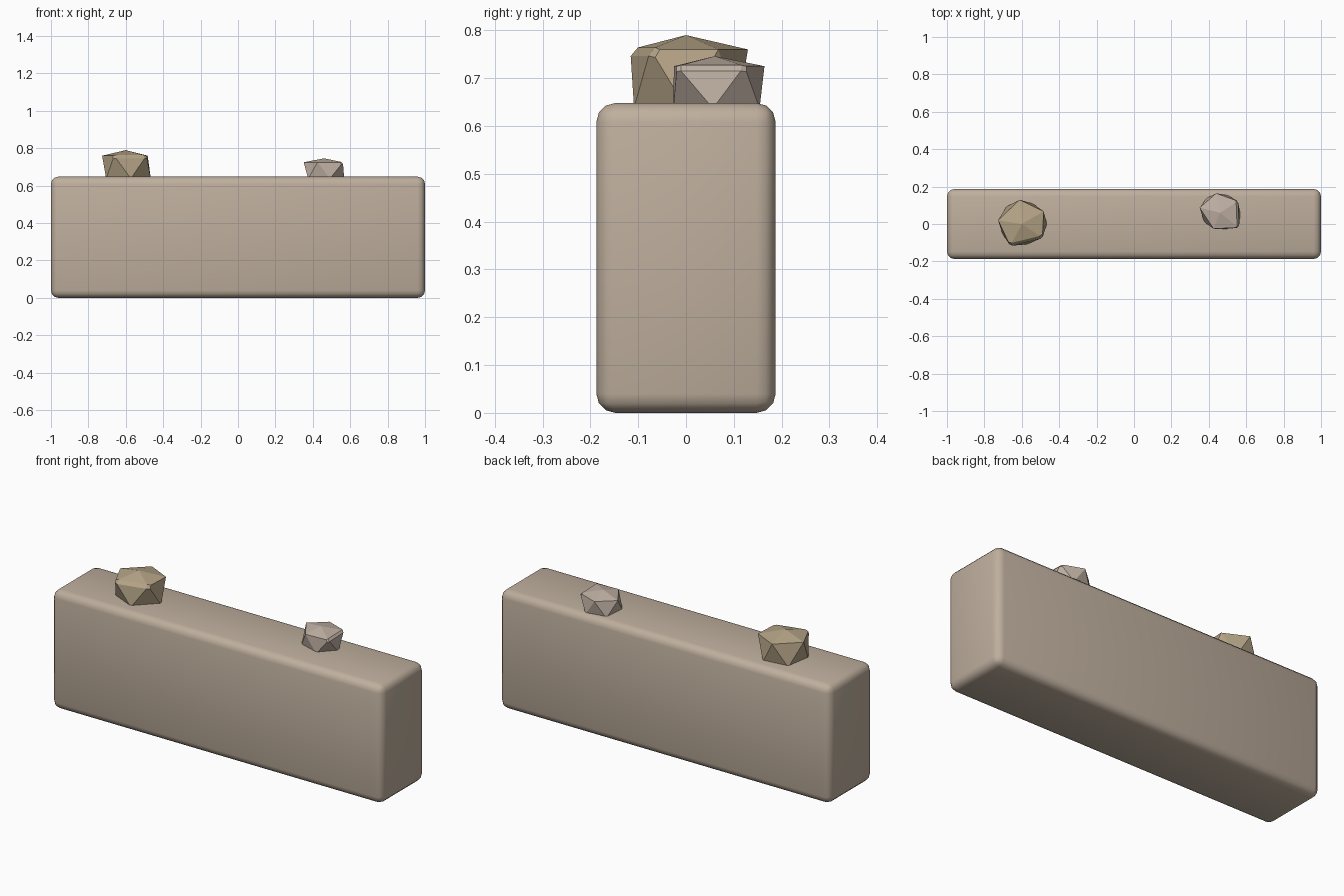
import bpy, bmesh
from math import cos, sin, radians

if "Cube" in bpy.data.objects:
    bpy.data.objects.remove(bpy.data.objects["Cube"])


def material(name, rgb):
    m = bpy.data.materials.new(name)
    m.diffuse_color = (*rgb, 1)
    m.use_nodes = True
    m.node_tree.nodes["Principled BSDF"].inputs["Base Color"].default_value = m.diffuse_color
    return m


def finish(bm, name, mat):
    bmesh.ops.recalc_face_normals(bm, faces=bm.faces[:])
    me = bpy.data.meshes.new(name)
    bm.to_mesh(me)
    bm.free()
    ob = bpy.data.objects.new(name, me)
    bpy.context.collection.objects.link(ob)
    me.materials.append(mat)
    return ob


# Rounded wall block
bm = bmesh.new()
bmesh.ops.create_cube(bm, size=1)
for v in bm.verts:
    v.co = (v.co.x * 2.0, v.co.y * 0.375, (v.co.z + 0.5) * 0.648)
bmesh.ops.bevel(bm, geom=bm.edges[:], offset=0.04, offset_type='OFFSET',
                segments=3, profile=0.5, affect='EDGES')
wall = finish(bm, "wall_block", material("sandstone", (0.52, 0.43, 0.34)))
bpy.context.view_layer.objects.active = wall
wall.select_set(True)
bpy.ops.object.shade_smooth_by_angle(angle=radians(40))


def stone(name, centre, upper, lower, z_levels, chipped, width, mat):
    """Squashed twenty-sided rock: two rings of five (angle, radius) and two tips."""
    z_top, z_up, z_low, z_bottom = z_levels
    bm = bmesh.new()

    def ring(points, z):
        return [bm.verts.new((centre[0] + r * cos(radians(a)),
                              centre[1] + r * sin(radians(a)), z)) for a, r in points]
    top = bm.verts.new((*centre, z_top))
    bottom = bm.verts.new((*centre, z_bottom))
    u, l = ring(upper, z_up), ring(lower, z_low)
    for i in range(5):
        j = (i + 1) % 5
        bm.faces.new((top, u[i], u[j]))
        bm.faces.new((u[i], l[i], u[j]))
        bm.faces.new((u[j], l[i], l[j]))
        bm.faces.new((bottom, l[j], l[i]))
    # Chip one rim edge flat
    edge = bm.edges.get((u[chipped], u[(chipped + 1) % 5]))
    bmesh.ops.bevel(bm, geom=[edge], offset=width, offset_type='OFFSET',
                    segments=1, affect='EDGES')
    return finish(bm, name, mat)


# Loose stones sunk into the top of the wall
stone("large_stone", (-0.6, 0.0),
      [(-118, 0.132), (-34, 0.133), (30, 0.135), (95, 0.130), (171, 0.128)],
      [(-76, 0.112), (0, 0.134), (62, 0.124), (132, 0.124), (-155, 0.116)],
      (0.79, 0.76, 0.638, 0.60), 0, 0.014, material("ochre_stone", (0.46, 0.37, 0.24)))
stone("small_stone", (0.46, 0.06),
      [(-112, 0.092), (-38, 0.128), (33, 0.114), (101, 0.106), (166, 0.112)],
      [(-70, 0.092), (-2, 0.108), (67, 0.102), (134, 0.106), (-150, 0.098)],
      (0.746, 0.725, 0.637, 0.61), 1, 0.010, material("pale_stone", (0.53, 0.44, 0.37)))
